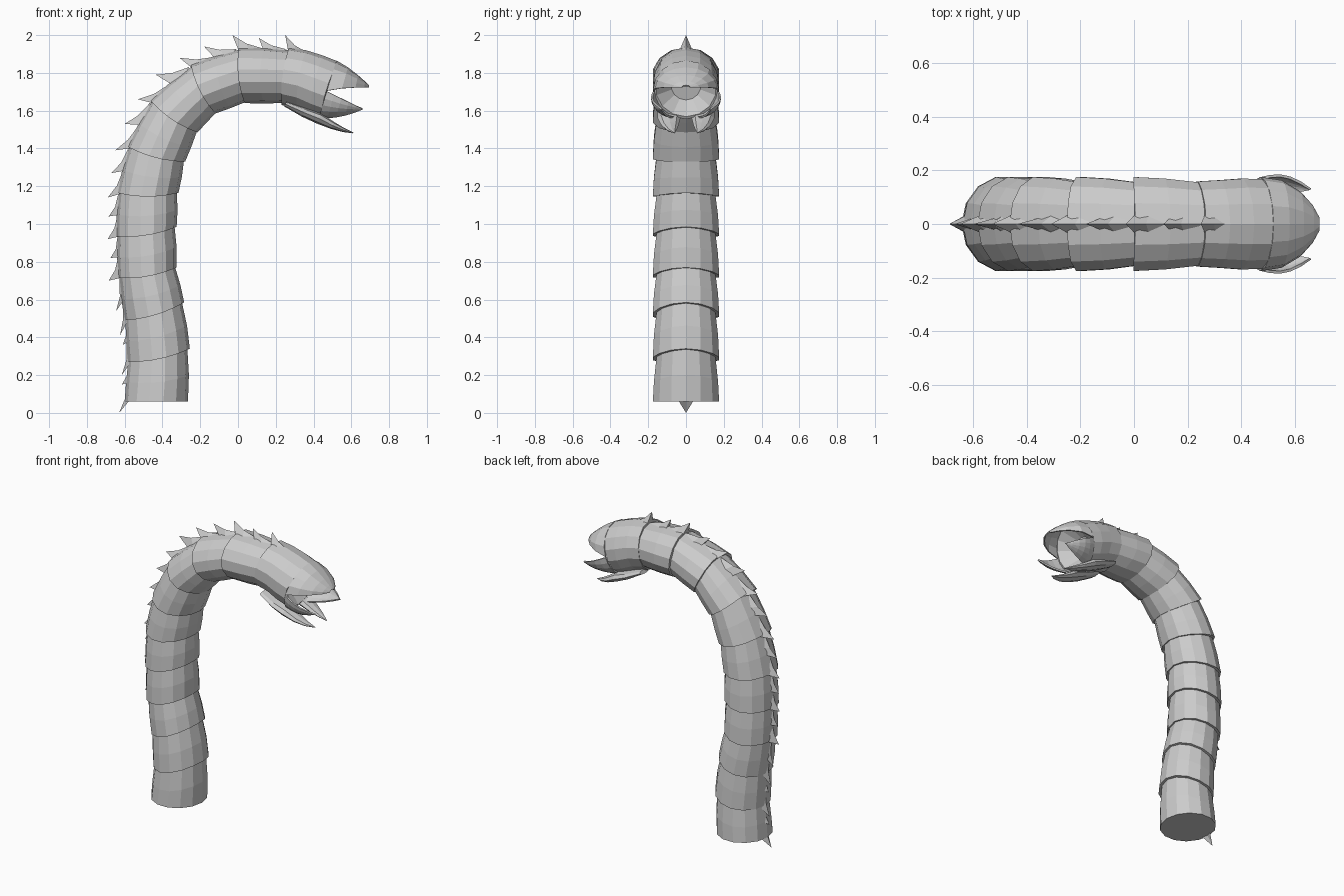
import bpy, bmesh, math
from mathutils import Vector as V

if "Cube" in bpy.data.objects:
    bpy.data.objects.remove(bpy.data.objects["Cube"])

N = 14


def P(x, z, y=0.0):
    return V((x, y, z))


def make(name, verts, faces, thick=0.0):
    me = bpy.data.meshes.new(name)
    me.from_pydata([tuple(v) for v in verts], [], faces)
    bm = bmesh.new()
    bm.from_mesh(me)
    bmesh.ops.remove_doubles(bm, verts=bm.verts, dist=1e-5)
    bmesh.ops.recalc_face_normals(bm, faces=bm.faces)
    bm.to_mesh(me)
    bm.free()
    ob = bpy.data.objects.new(name, me)
    bpy.context.collection.objects.link(ob)
    if thick:
        m = ob.modifiers.new("thickness", "SOLIDIFY")
        m.thickness = thick
        m.offset = 0
    return ob


def ring(top, bot, w, scale=1.0, bow=-0.02, push=0.0):
    """Elliptical section through a back point and a belly point."""
    c, h = (top + bot) / 2, (top - bot) / 2 * scale
    t = V((h.z, 0, -h.x)).normalized()
    pts = []
    for k in range(N):
        a = 2 * math.pi * k / N
        pts.append(c + h * math.cos(a) + V((0, w * math.sin(a), 0))
                   + t * (push + bow * math.sin(a) ** 2))
    return pts


def loft(rings, closed=True):
    n = len(rings[0])
    verts = [p for r in rings for p in r]
    faces = []
    for i in range(len(rings) - 1):
        for k in range(n if closed else n - 1):
            a, b = i * n + k, i * n + (k + 1) % n
            faces.append((a, b, b + n, a + n))
    return verts, faces


def spike(name, tip, a, b, f0, f1, half):
    """Swept-back thorn standing on the back line from a to b."""
    t = (b - a).normalized()
    n = V((-t.z, 0, t.x))
    front, back = a.lerp(b, f1) - n * 0.005, a.lerp(b, f0) - n * 0.01
    mid = back.lerp(front, 0.45)
    ridge = tip.lerp(front, 0.45) - n * 0.012
    s = V((0, half, 0))
    l, r = mid - n * half * 0.45 - s, mid - n * half * 0.45 + s
    lb, rb = back - s * 0.6 - n * 0.01, back + s * 0.6 - n * 0.01
    make(name, [front, ridge, tip, l, r, lb, rb, back],
         [(0, 1, 3), (0, 4, 1), (1, 2, 5, 3), (1, 4, 6, 2),
          (2, 7, 5), (2, 6, 7), (0, 3, 5, 7), (0, 7, 6, 4)])


# Joint lines: back x, z, belly x, z
J = [(-.60, .06, -.265, .06), (-.585, .27, -.255, .34), (-.60, .49, -.285, .585),
     (-.635, .715, -.325, .77), (-.645, .935, -.325, .985), (-.64, 1.165, -.315, 1.165),
     (-.585, 1.41, -.28, 1.33), (-.465, 1.655, -.215, 1.485), (-.25, 1.845, -.12, 1.585),
     (.005, 1.935, .035, 1.64), (.27, 1.93, .235, 1.635)]
J = [(P(a, b), P(c, d)) for a, b, c, d in J]

# Thorn tips, two for each segment
TIPS = [(-.63, 0, -.615, .15), (-.615, .20, -.61, .36), (-.625, .41, -.645, .54),
        (-.685, .70, -.675, .82), (-.69, .92, -.685, 1.04), (-.69, 1.14, -.67, 1.27),
        (-.65, 1.39, -.60, 1.53), (-.53, 1.66, -.435, 1.79), (-.31, 1.88, -.18, 1.94),
        (-.03, 2.0, .11, 1.985)]

# Overlapping body segments with thorns
for i in range(10):
    (a, b), (c, d) = J[i], J[i + 1]
    first = i == 0
    bow = 0 if first else -0.02
    rings = [ring(a, b, .18, 1.0, bow),
             ring(a.lerp(c, .5), b.lerp(d, .5), .174, 1.0),
             ring(c, d, .158, .94, -.02, .02)]
    v, f = loft(rings)
    f += [tuple(range(N)), tuple(range(2 * N, 3 * N))]
    make(f"body_segment_{i + 1}", v, f)
    x1, z1, x2, z2 = TIPS[i]
    spike(f"rim_thorn_{i + 1}", P(x1, z1), a, c, 0.0, .5, .06)
    spike(f"mid_thorn_{i + 1}", P(x2, z2), a, c, .5, .95, .042)

# Head shell with a hollow throat
H = [(.27, 1.935, .23, 1.63, .163), (.36, 1.92, .31, 1.61, .168),
     (.45, 1.892, .38, 1.575, .174), (.53, 1.86, .435, 1.555, .172)]
rings = [ring(P(a, b), P(c, d), w, 1, -.015) for a, b, c, d, w in H]
mouth = rings[-1]
throat = P(.34, 1.74)
rings += [[throat + (p - throat) * s for p in mouth] for s in (.93, .45)]
rings[-2] = [p + V((.015, 0, 0)) for p in rings[-2]]
v, f = loft(rings)
f += [tuple(range(N)), tuple(range(5 * N, 6 * N))]
make("head", v, f)
spike("head_thorn", P(.25, 2.0), P(.27, 1.935), P(.45, 1.892), 0.0, .55, .06)

# Upper jaw: edge x, edge z, half width, top x, top z
U = [(.47, 1.705, .172, .52, 1.862), (.55, 1.718, .160, .58, 1.826),
     (.62, 1.722, .118, .633, 1.785), (.665, 1.722, .068, .67, 1.752),
     (.69, 1.722, .022, .69, 1.732)]
rows = []
for ex, ez, w, tx, tz in U:
    row = []
    for k in range(9):
        a = math.pi * (k / 8 - .5)
        row.append(P(ex, ez).lerp(P(tx, tz), math.cos(a)) + V((0, w * math.sin(a), 0)))
    rows.append(row)
v, f = loft(rows, False)
make("upper_jaw", v, f, .008)

top, bot = P(.53, 1.86), P(.435, 1.555)
for s, side in ((-1, "right"), (1, "left")):
    # Side mandible: curved plate narrowing to a point
    tip = P(.66, 1.61, .13 * s)
    rows = []
    for i in range(6):
        q = i / 5
        row = []
        for k in range(6):
            a = math.radians(92 + 70 * k / 5)
            p = (top + bot) / 2 + (top - bot) / 2 * math.cos(a)
            p.y = .17 * math.sin(a) * s
            p.x -= .01
            out = V((0, math.sin(a) * s, math.cos(a) * .5))
            row.append(p.lerp(tip, q) + out * .028 * math.sin(math.pi * q))
        rows.append(row)
    v, f = loft(rows, False)
    make(f"mandible_{side}", v, f, .01)

    # Lower hook: tapered blade under the chin (x, z, y, half width, half depth)
    path = [(.25, 1.635, .08, .05, .012), (.35, 1.59, .09, .062, .022),
            (.43, 1.558, .09, .06, .026), (.50, 1.522, .085, .045, .018),
            (.56, 1.497, .075, .025, .010), (.61, 1.482, .06, .002, .002)]
    rings = []
    for x, z, y, w, dpt in path:
        rings.append([P(x + dpt * .5 * math.sin(k * math.pi / 4),
                        z + dpt * math.sin(k * math.pi / 4),
                        s * (y + w * math.cos(k * math.pi / 4))) for k in range(8)])
    v, f = loft(rings)
    f += [tuple(range(8)), tuple(range(40, 48))]
    make(f"hook_{side}", v, f)
